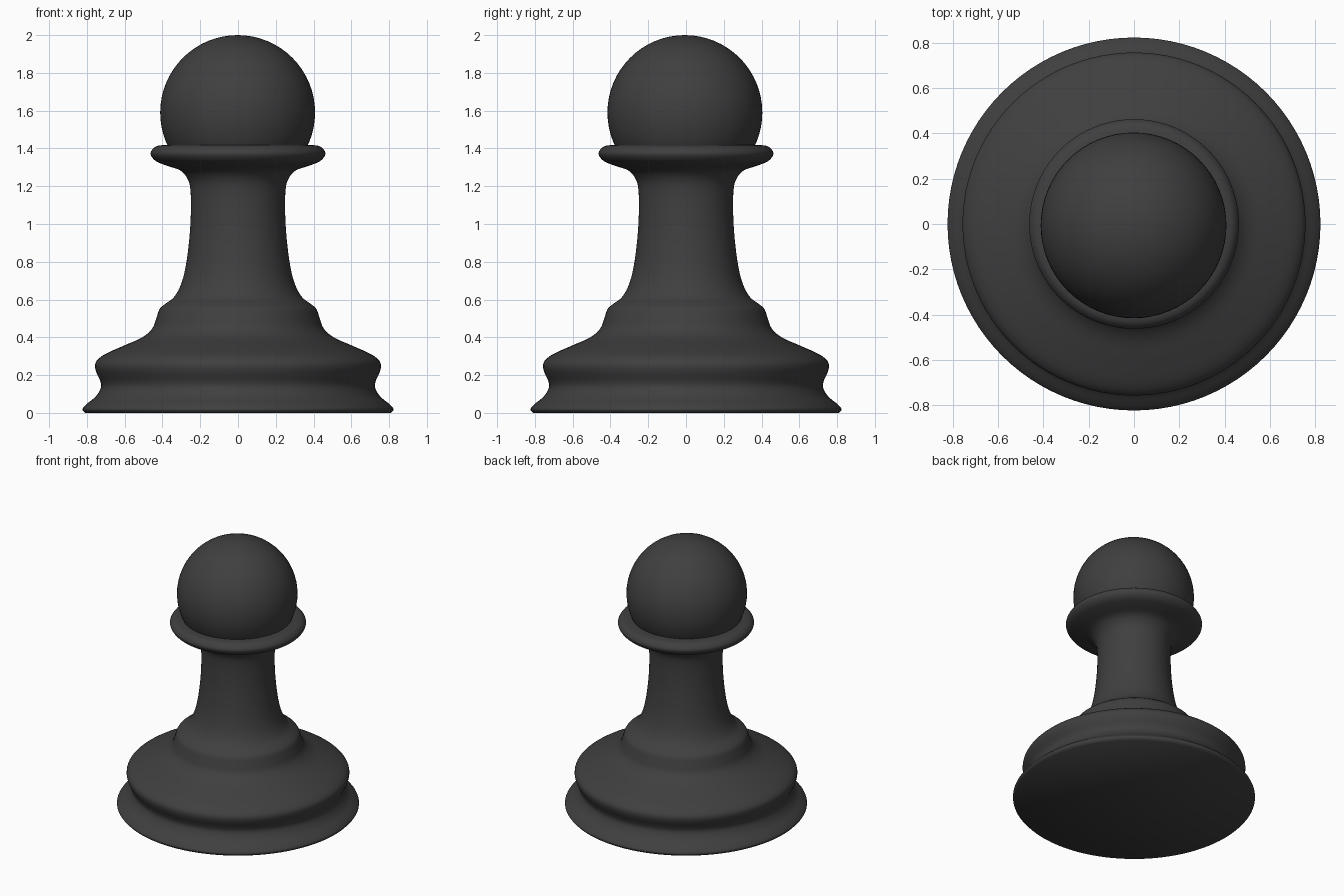
import bpy, bmesh, math
from mathutils import Vector

if "Cube" in bpy.data.objects:
    bpy.data.objects.remove(bpy.data.objects["Cube"])

mat = bpy.data.materials.new("dark_grey")
mat.diffuse_color = (0.05, 0.05, 0.05, 1)
mat.use_nodes = True
mat.node_tree.nodes["Principled BSDF"].inputs["Base Color"].default_value = mat.diffuse_color


def smooth_curve(pts, n=4):
    """Catmull-Rom curve through the profile points."""
    p = [Vector(q) for q in pts]
    p = [2 * p[0] - p[1]] + p + [2 * p[-1] - p[-2]]
    out = []
    for a, b, c, d in zip(p, p[1:], p[2:], p[3:]):
        for i in range(n):
            t = i / n
            out.append(0.5 * (2 * b + (c - a) * t + (2 * a - 5 * b + 4 * c - d) * t * t
                              + (3 * b - a - 3 * c + d) * t ** 3))
    return out + [p[-2]]


def finish(name, bm, angle=50):
    bmesh.ops.recalc_face_normals(bm, faces=bm.faces)
    me = bpy.data.meshes.new(name)
    bm.to_mesh(me)
    bm.free()
    me.materials.append(mat)
    ob = bpy.data.objects.new(name, me)
    bpy.context.collection.objects.link(ob)
    bpy.ops.object.select_all(action='DESELECT')
    ob.select_set(True)
    bpy.context.view_layer.objects.active = ob
    bpy.ops.object.shade_smooth_by_angle(angle=math.radians(angle))
    return ob


# Turned body: base, stem and collar as one lathed profile (radius, height)
profile = [(0.81, 0.0), (0.823, 0.02), (0.80, 0.048), (0.755, 0.085), (0.727, 0.13),
           (0.728, 0.165), (0.75, 0.215), (0.757, 0.25), (0.745, 0.28), (0.70, 0.313),
           (0.60, 0.358), (0.51, 0.398), (0.455, 0.445), (0.433, 0.50), (0.415, 0.55),
           (0.385, 0.577), (0.34, 0.612), (0.302, 0.68), (0.276, 0.78), (0.258, 0.92),
           (0.25, 1.05), (0.251, 1.17), (0.265, 1.235), (0.305, 1.283), (0.375, 1.308),
           (0.435, 1.333), (0.462, 1.367), (0.453, 1.395), (0.425, 1.414), (0.36, 1.42)]
sides = 96
bm = bmesh.new()
rings = [[bm.verts.new((q.x * math.cos(2 * math.pi * k / sides),
                        q.x * math.sin(2 * math.pi * k / sides), q.y))
          for k in range(sides)] for q in smooth_curve(profile)]
for lo, hi in zip(rings, rings[1:]):
    for k in range(sides):
        j = (k + 1) % sides
        bm.faces.new((lo[k], lo[j], hi[j], hi[k]))
bm.faces.new(rings[0][::-1])   # underside
bm.faces.new(rings[-1])        # collar top, hidden by the ball
finish("turned_body", bm)

# Ball head
bm = bmesh.new()
bmesh.ops.create_uvsphere(bm, u_segments=64, v_segments=32, radius=0.41)
head = finish("ball_head", bm)
head.location = (-0.002, -0.006, 1.59)
